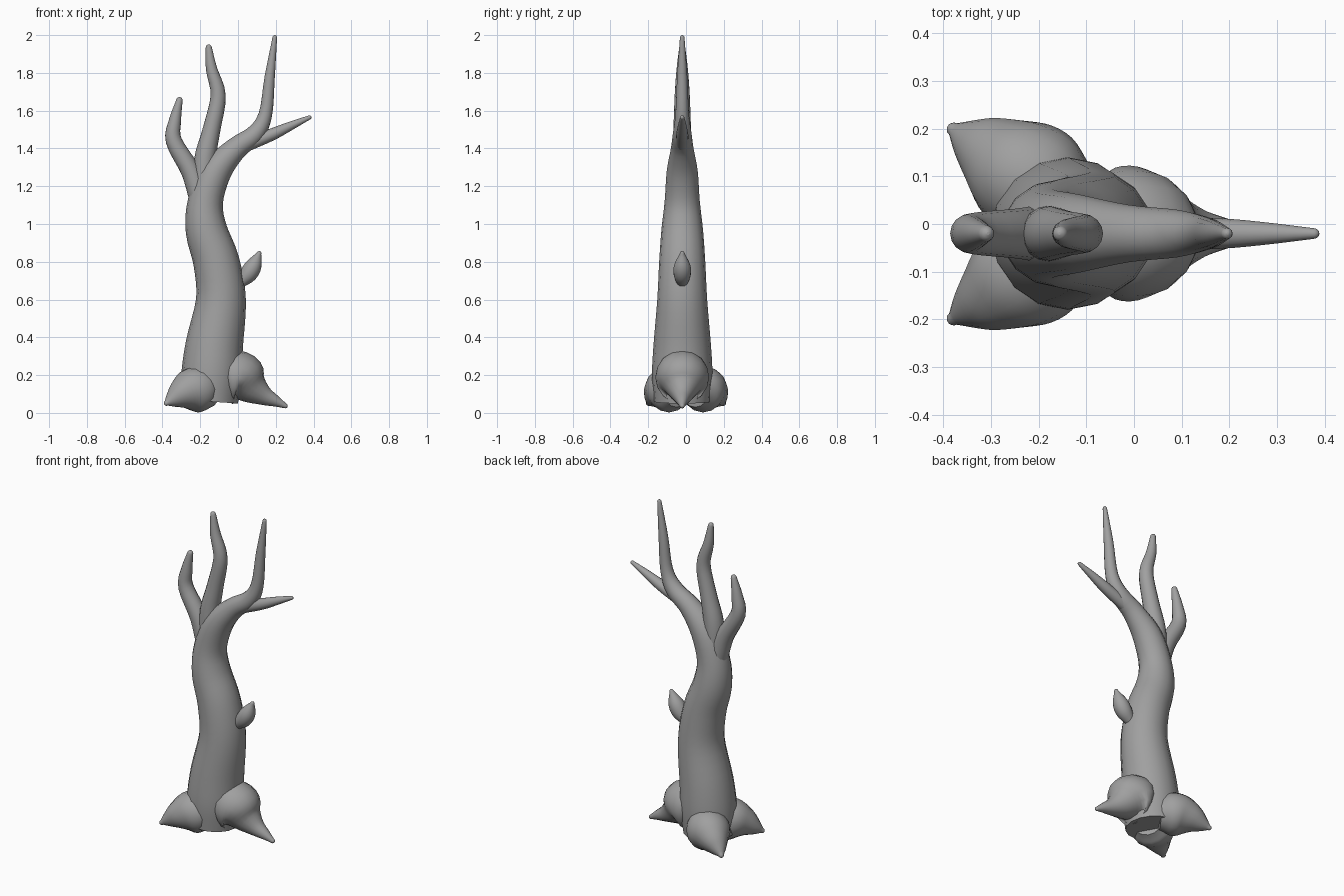
import bpy, bmesh, math
from mathutils import Vector

cube = bpy.data.objects.get("Cube")
if cube:
    bpy.data.objects.remove(cube, do_unlink=True)

bark = bpy.data.materials.new("grey_bark")
bark.use_nodes = True
colour = (0.35, 0.35, 0.35, 1)
bark.diffuse_color = colour
shader = bark.node_tree.nodes["Principled BSDF"]
shader.inputs["Base Color"].default_value = colour
shader.inputs["Roughness"].default_value = 0.8

SIDES, STEPS = 16, 4
AXIS_Y = -0.02


def smooth_path(points):
    """Catmull-Rom through (x, y, z, radius) points."""
    p = [Vector(q) for q in points]
    p = [2 * p[0] - p[1]] + p + [2 * p[-1] - p[-2]]
    out = []
    for a, b, c, d in zip(p, p[1:], p[2:], p[3:]):
        for i in range(STEPS):
            t = i / STEPS
            out.append(0.5 * (2 * b + (c - a) * t + (2 * a - 5 * b + 4 * c - d) * t * t
                              + (3 * b - a - 3 * c + d) * t ** 3))
    return out + [p[-2]]


def limb(name, points, ref=(0, 1, 0)):
    """Tapered round limb with a rounded tip."""
    path = smooth_path(points)
    ref = Vector(ref)
    bm = bmesh.new()
    rings = []

    def ring(centre, tangent, radius):
        u = (ref - tangent * ref.dot(tangent)).normalized()
        v = tangent.cross(u)
        angles = [2 * math.pi * k / SIDES for k in range(SIDES)]
        rings.append([bm.verts.new(centre + radius * (u * math.cos(a) + v * math.sin(a)))
                      for a in angles])

    for i, q in enumerate(path):
        before, after = path[max(i - 1, 0)], path[min(i + 1, len(path) - 1)]
        tangent = (after - before).xyz.normalized()
        ring(q.xyz, tangent, q.w)
    # Rounded tip inside the limb's length
    end = path[-1]
    for a in (0.5, 1.0, 1.4):
        ring(end.xyz + tangent * end.w * math.sin(a), tangent, end.w * math.cos(a))
    for lower, upper in zip(rings, rings[1:]):
        for k in range(SIDES):
            n = (k + 1) % SIDES
            bm.faces.new((lower[k], lower[n], upper[n], upper[k]))
    bm.faces.new(rings[0][::-1])
    bm.faces.new(rings[-1])
    bmesh.ops.recalc_face_normals(bm, faces=bm.faces)
    for f in bm.faces:
        f.smooth = len(f.verts) == 4
    mesh = bpy.data.meshes.new(name)
    bm.to_mesh(mesh)
    bm.free()
    mesh.materials.append(bark)
    obj = bpy.data.objects.new(name, mesh)
    bpy.context.collection.objects.link(obj)
    return obj


def flat(points):
    """Lift (x, z, radius) points into the tree's central plane."""
    return [(x, AXIS_Y, z, r) for x, z, r in points]


# Trunk flowing into the tallest branch
limb("trunk", flat([
    (-0.15, 0.06, 0.15), (-0.14, 0.2, 0.16), (-0.125, 0.36, 0.152), (-0.09, 0.6, 0.132),
    (-0.115, 0.8, 0.122), (-0.168, 0.97, 0.11), (-0.172, 1.12, 0.093),
    (-0.115, 1.28, 0.082), (-0.01, 1.4, 0.06), (0.09, 1.475, 0.05),
    (0.145, 1.58, 0.036), (0.168, 1.78, 0.027), (0.195, 1.988, 0.012)]))

# Upper branches
limb("middle_branch", flat([
    (-0.18, 1.15, 0.06), (-0.175, 1.34, 0.057), (-0.14, 1.5, 0.047),
    (-0.105, 1.68, 0.04), (-0.14, 1.82, 0.03), (-0.155, 1.935, 0.016)]))
limb("right_branch", flat([
    (-0.2, 1.14, 0.06), (-0.25, 1.28, 0.052), (-0.34, 1.44, 0.043),
    (-0.333, 1.55, 0.032), (-0.31, 1.655, 0.017)]))
limb("left_twig", flat([
    (0.05, 1.42, 0.035), (0.18, 1.474, 0.032), (0.28, 1.52, 0.023), (0.378, 1.564, 0.011)]))

# Broken stub on the trunk
limb("trunk_stub", flat([
    (0.01, 0.69, 0.03), (0.055, 0.735, 0.046), (0.085, 0.785, 0.042), (0.112, 0.845, 0.012)]))

# Bulbous roots
limb("left_root", flat([
    (-0.09, 0.18, 0.09), (-0.04, 0.19, 0.138), (0.025, 0.18, 0.135), (0.08, 0.13, 0.088),
    (0.14, 0.09, 0.052), (0.2, 0.062, 0.03), (0.25, 0.037, 0.013)]))
for name, s in (("front_root", -1), ("back_root", 1)):
    limb(name, [
        (-0.14, s * 0.045, 0.12, 0.09), (-0.195, s * 0.08, 0.125, 0.12),
        (-0.25, s * 0.115, 0.12, 0.115), (-0.3, s * 0.15, 0.1, 0.083),
        (-0.345, s * 0.177, 0.073, 0.047), (-0.378, s * 0.198, 0.052, 0.015)], (0, 0, 1))
